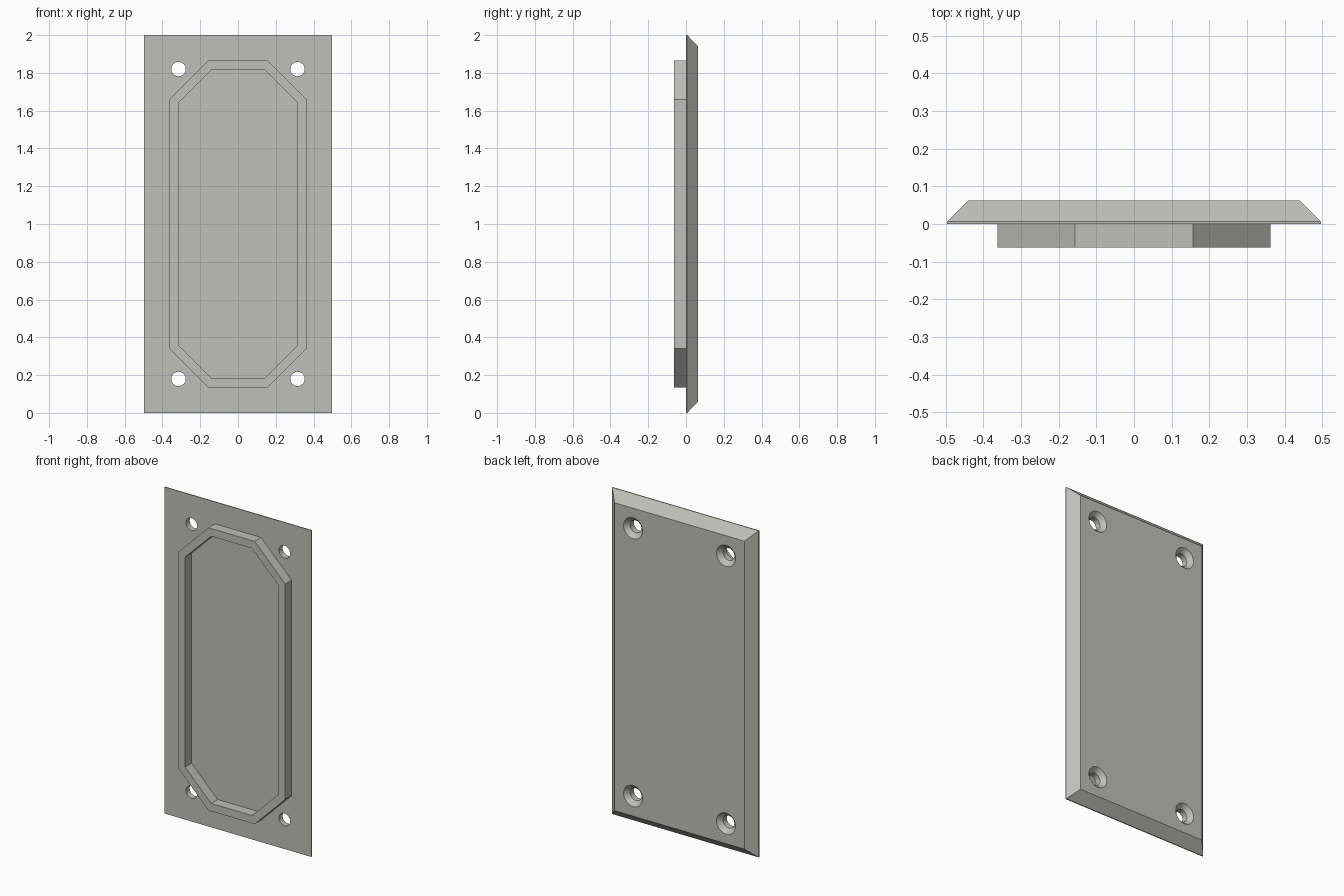
import bpy, bmesh, math
from mathutils import Matrix

if "Cube" in bpy.data.objects:
    bpy.data.objects.remove(bpy.data.objects["Cube"])

grey = bpy.data.materials.new("warm_grey")
grey.diffuse_color = (0.52, 0.52, 0.49, 1)
grey.use_nodes = True
grey.node_tree.nodes["Principled BSDF"].inputs["Base Color"].default_value = grey.diffuse_color

CZ = 1.0                                  # height of the plate centre
FRONT, BACK, RIM = 0.0, 0.0625, 0.006     # plate depths along y


def make_object(name, bm):
    bmesh.ops.recalc_face_normals(bm, faces=bm.faces)
    mesh = bpy.data.meshes.new(name)
    bm.to_mesh(mesh)
    bm.free()
    mesh.materials.append(grey)
    obj = bpy.data.objects.new(name, mesh)
    bpy.context.collection.objects.link(obj)
    return obj


def add_loop(bm, outline, y):
    return [bm.verts.new((x, y, CZ + z)) for x, z in outline]


def bridge(bm, a, b):
    n = len(a)
    for i in range(n):
        j = (i + 1) % n
        bm.faces.new((a[i], a[j], b[j], b[i]))


def rectangle(hx, hz):
    return [(-hx, -hz), (hx, -hz), (hx, hz), (-hx, hz)]


def octagon(hx, hz, cx, cz):
    # half sizes hx, hz with corners cut at cx and cz
    return [(-cx, -hz), (cx, -hz), (hx, -cz), (hx, cz),
            (cx, hz), (-cx, hz), (-hx, cz), (-hx, -cz)]


# Cover plate with bevelled back edges
bm = bmesh.new()
loops = [add_loop(bm, rectangle(0.497, 1.0), FRONT),
         add_loop(bm, rectangle(0.497, 1.0), FRONT + RIM),
         add_loop(bm, rectangle(0.44, 0.943), BACK)]
for a, b in zip(loops, loops[1:]):
    bridge(bm, a, b)
bm.faces.new(loops[0])
bm.faces.new(loops[-1])
plate = make_object("cover_plate", bm)

# Countersunk screw holes, cut by four turned profiles
bm = bmesh.new()
profile = [(0.038, -0.02), (0.038, 0.036), (0.0645, BACK), (0.0645, 0.08)]
SIDES = 40
for sx in (-1, 1):
    for sz in (-1, 1):
        rings = []
        for r, y in profile:
            circle = [(sx * 0.315 + r * math.cos(math.tau * i / SIDES),
                       sz * 0.82 + r * math.sin(math.tau * i / SIDES))
                      for i in range(SIDES)]
            rings.append(add_loop(bm, circle, y))
        for a, b in zip(rings, rings[1:]):
            bridge(bm, a, b)
        bm.faces.new(rings[0])
        bm.faces.new(rings[-1])
cutter = make_object("screw_hole_cutter", bm)
cutter.hide_render = True

cut = plate.modifiers.new("screw_holes", 'BOOLEAN')
cut.operation = 'DIFFERENCE'
cut.solver = 'EXACT'
cut.object = cutter
bpy.context.view_layer.objects.active = plate
plate.select_set(True)
bpy.ops.object.modifier_apply(modifier=cut.name)
bpy.data.objects.remove(cutter)
bpy.ops.object.shade_smooth_by_angle(angle=math.radians(25))

# Raised eight-sided locating rim on the front
bm = bmesh.new()
outer = octagon(0.363, 0.866, 0.157, 0.66)
inner = octagon(0.315, 0.818, 0.138, 0.643)
o0, o1 = add_loop(bm, outer, FRONT), add_loop(bm, outer, -0.0625)
i0, i1 = add_loop(bm, inner, FRONT), add_loop(bm, inner, -0.0625)
for a, b in ((o0, o1), (o1, i1), (i1, i0), (i0, o0)):
    bridge(bm, a, b)
make_object("locating_rim", bm)
